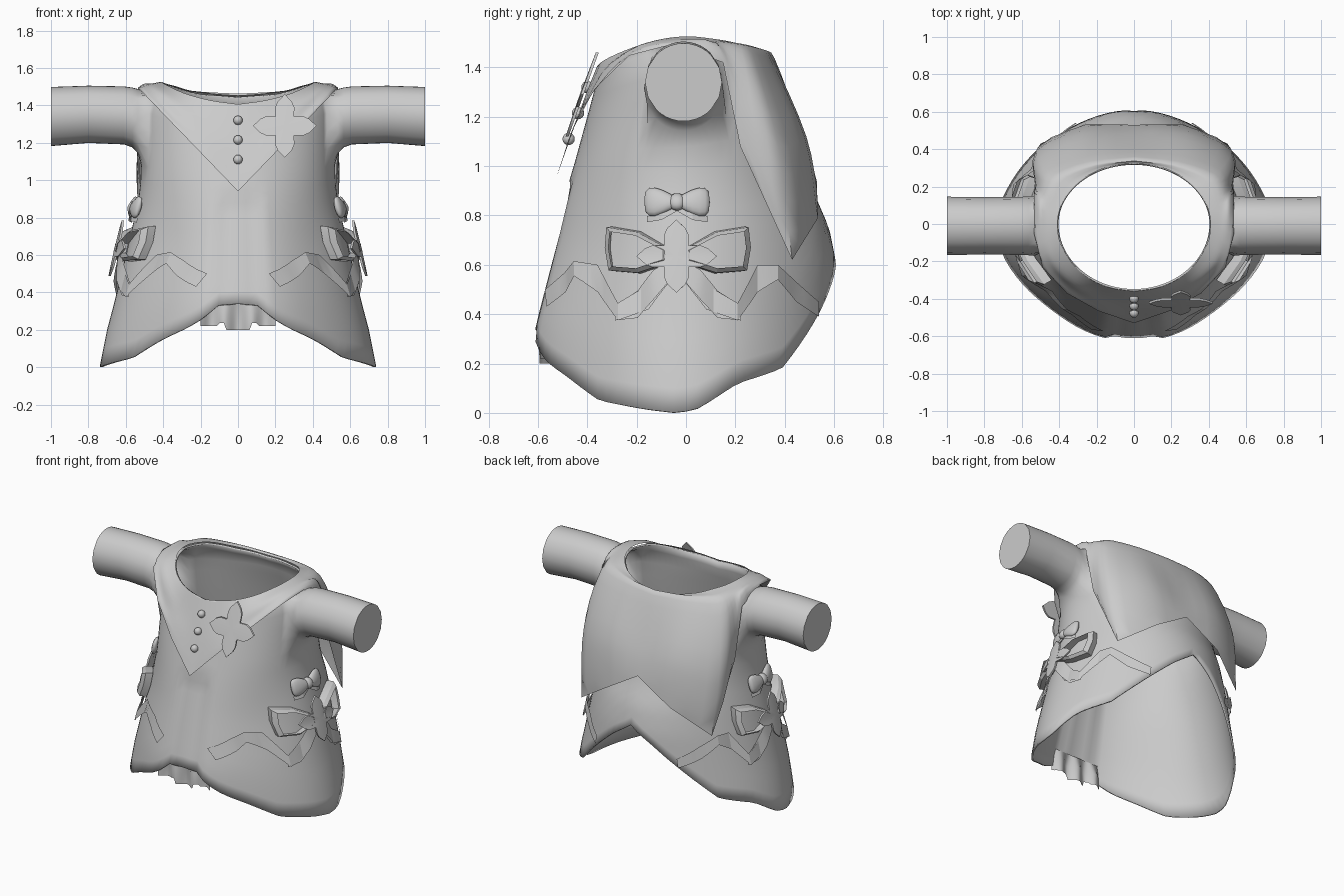
import bpy, bmesh, math
from mathutils import Vector

if "Cube" in bpy.data.objects:
    bpy.data.objects.remove(bpy.data.objects["Cube"])

cloth = bpy.data.materials.new("grey cloth")
cloth.diffuse_color = (0.6, 0.6, 0.6, 1)
cloth.use_nodes = True
cloth.node_tree.nodes["Principled BSDF"].inputs["Base Color"].default_value = cloth.diffuse_color


def interp(table, t):
    """Piecewise linear lookup in rows of (key, value, ...)."""
    if t <= table[0][0]:
        return table[0][1:]
    for a, b in zip(table, table[1:]):
        if t <= b[0]:
            f = (t - a[0]) / (b[0] - a[0])
            return tuple(p + (q - p) * f for p, q in zip(a[1:], b[1:]))
    return table[-1][1:]


def finish(name, verts, faces, mirror=False, thick=0.0, angle=40):
    me = bpy.data.meshes.new(name)
    me.from_pydata([tuple(v) for v in verts], [], faces)
    bm = bmesh.new()
    bm.from_mesh(me)
    bmesh.ops.remove_doubles(bm, verts=bm.verts, dist=1e-4)
    bmesh.ops.recalc_face_normals(bm, faces=bm.faces)
    bm.to_mesh(me)
    bm.free()
    ob = bpy.data.objects.new(name, me)
    bpy.context.collection.objects.link(ob)
    me.materials.append(cloth)
    bpy.ops.object.select_all(action='DESELECT')
    ob.select_set(True)
    bpy.context.view_layer.objects.active = ob
    bpy.ops.object.shade_smooth_by_angle(angle=math.radians(angle))
    if mirror:
        ob.modifiers.new("mirror", 'MIRROR')
    if thick:
        m = ob.modifiers.new("thickness", 'SOLIDIFY')
        m.thickness = thick
        m.offset = -1
    return ob


def grid(rows, closed=False):
    n = len(rows[0])
    verts = [p for r in rows for p in r]
    faces = [(i * n + j, i * n + (j + 1) % n, (i + 1) * n + (j + 1) % n, (i + 1) * n + j)
             for i in range(len(rows) - 1) for j in range(n if closed else n - 1)]
    return verts, faces


def spline(pts, steps):
    """Smooth samples through a short list of points."""
    p = [pts[0] * 2 - pts[1]] + pts + [pts[-1] * 2 - pts[-2]]
    out = []
    for a, b, c, d in zip(p, p[1:], p[2:], p[3:]):
        for i in range(steps):
            t = i / steps
            out.append((b * 2 + (c - a) * t + (a * 2 - b * 5 + c * 4 - d) * t * t
                        + (b * 3 - a - c * 3 + d) * t ** 3) / 2)
    return out + [pts[-1]]


# coat cross-sections: height, half width, front depth, back depth
SECTION = [(0.0, .74, .645, .62), (.2, .70, .64, .62), (.35, .66, .63, .62), (.6, .60, .565, .61),
           (.75, .565, .525, .58), (.9, .53, .485, .515), (1.0, .52, .455, .485),
           (1.2, .515, .40, .43), (1.35, .515, .36, .385), (1.5, .48, .35, .35)]
# hem and neckline heights by angle (-90 is front, 90 is back)
HEM = [(-90, .34), (-80, .33), (-75, .27), (-66, .21), (-52, .145), (-35, .05), (-15, .015), (-3, .0),
       (5, .02), (20, .12), (40, .18), (60, .38), (75, .52), (90, .63)]
NECK = [(-90, 1.40), (-60, 1.43), (-25, 1.50), (0, 1.52), (30, 1.505), (60, 1.46), (90, 1.445)]


def shell(deg, z, off=0.0):
    hw, f, b = interp(SECTION, z)
    t = math.radians(deg)
    c, s = math.cos(t), math.sin(t)
    # the skirt is a little flattened towards its corners
    k = 1 - (.055 if s < 0 else .025) * math.sin(2 * t) ** 2 * max(0, min(1, (1.0 - z) / .3))
    return Vector(((hw * k + off) * c, ((b if s > 0 else f) * k + off) * s, z))


def neck(deg):
    c, s = math.cos(math.radians(deg)), math.sin(math.radians(deg))
    return Vector((.41 * c, (.325 if s > 0 else .36) * s, interp(NECK, deg)[0]))


def side(y, z, off):
    """Point on the right flank of the coat, off outward."""
    hw, f, b = interp(SECTION, z)
    s = max(-1, min(1, y / (b if y > 0 else f)))
    return shell(math.degrees(math.asin(s)), z, off)


# coat body, with a shallow recessed front panel
rows = []
for i in range(17):
    row = []
    for k in range(80):
        a = -90 + k * 4.5
        deg = a if a <= 90 else 180 - a
        low, top = interp(HEM, deg)[0], interp(NECK, deg)[0] - .05
        p = shell(deg, low + (top - low) * min(i, 15) / 15)
        if i == 16:
            p = neck(deg)
        elif deg < -77 and p.z < .9:
            p.y += .02
        if a > 90:
            p.x = -p.x
        row.append(p)
    rows.append(row)
verts, faces = grid(rows, True)


def in_armhole(face):
    r = min(v // 80 for v in face)
    ks = [v % 80 for v in face]
    return 11 <= r < 15 and any(min(ks) >= m - 5 and max(ks) <= m + 5 for m in (20, 60))


faces = [f for f in faces if not in_armhole(f)]
# closed sleeves grown from the armholes: x, centre height, depth and height radii
SLEEVE = [(.535, 1.315, .160, .172), (.565, 1.335, .157, .160), (.61, 1.346, .155, .155),
          (.8, 1.352, .153, .153), (1.0, 1.34, .156, .158)]
for sx, k0, dk in ((1, 15, 1), (-1, 65, -1)):
    loop = [11 * 80 + k0 + dk * i for i in range(10)] + [r * 80 + k0 + dk * 10 for r in range(11, 15)]
    loop += [15 * 80 + k0 + dk * i for i in range(10, 0, -1)] + [r * 80 + k0 for r in range(15, 11, -1)]
    n = len(loop)
    for x, z, ry, rz in SLEEVE:
        start = len(verts)
        for i in range(n):
            # the armhole corners sit at indices 0, 10, 14 and 24
            t = math.radians(interp([(0, -135), (10, -45), (14, 45), (24, 135), (28, 225)], i)[0])
            verts.append(Vector((sx * x, -.01 + ry * math.cos(t), z + rz * math.sin(t))))
        new = list(range(start, start + n))
        faces += [(loop[i], loop[(i + 1) % n], new[(i + 1) % n], new[i]) for i in range(n)]
        loop = new
    faces.append(tuple(loop))
finish("coat_body", verts, faces, thick=.012, angle=70)

# wide collar: neck angle, then fold, middle and outer edge points
COLLAR = [(-90, (0, -.41, 1.28), (0, -.47, 1.11), (0, -.53, .94)),
          (-68, (.17, -.39, 1.30), (.18, -.43, 1.22), (.19, -.465, 1.137)),
          (-45, (.32, -.32, 1.40), (.34, -.345, 1.34), (.36, -.37, 1.313)),
          (-20, (.43, -.19, 1.49), (.46, -.21, 1.47), (.49, -.23, 1.448)),
          (0, (.46, -.03, 1.517), (.50, -.04, 1.51), (.535, -.05, 1.495)),
          (20, (.47, .11, 1.505), (.51, .13, 1.49), (.535, .15, 1.42)),
          (36, (.47, .20, 1.48), (.525, .22, 1.30), (.53, .22, 1.08)),
          (50, (.43, .27, 1.455), (.52, .375, 1.08), (.50, .43, .62)),
          (70, (.24, .335, 1.445), (.28, .48, 1.12), (.25, .535, .79)),
          (90, (0, .36, 1.435), (0, .48, 1.11), (0, .53, .94))]
rows = [spline([neck(c[0]) + Vector((0, 0, .006))] + [Vector(p) for p in c[1:]], 4) for c in COLLAR]
columns = [spline(list(c), 3) for c in zip(*rows)]
# keep the lower edge as pointed as its outline
edge = [Vector(c[3]) for c in COLLAR]
columns[-1] = [a.lerp(b, i / 3) for a, b in zip(edge, edge[1:]) for i in range(3)] + [edge[-1]]
for col in columns:
    for j in (0, -1):
        col[j].x = 0
finish("wide_collar", *grid(columns), mirror=True, angle=60)

# collar buttons
for z in (1.32, 1.215, 1.11):
    bpy.ops.mesh.primitive_uv_sphere_add(segments=14, ring_count=8, radius=.025,
                                         location=(0, -.37 - .365 * (1.40 - z), z))
    ob = bpy.context.object
    ob.name = "button"
    ob.data.materials.append(cloth)
    bpy.ops.object.shade_smooth_by_angle()


def flower_plate(name, r, place, mirror):
    """Plate with four pointed petals."""
    pts, n = [], 24
    for q in range(4):
        for d, k in [(-45, .42), (-27, .66), (-16, .80), (0, 1), (16, .80), (27, .66)]:
            t = math.radians(q * 90 + d)
            pts.append((r * k * math.cos(t), r * k * math.sin(t)))
    v = [place(a, b, 0) for a, b in pts] + [place(a, b, .012) for a, b in pts]
    v.append(place(0, 0, .016))
    f = [(i, (i + 1) % n, n + (i + 1) % n, n + i) for i in range(n)]
    f += [(n + i, n + (i + 1) % n, 2 * n) for i in range(n)]
    f.append(tuple(range(n)))
    finish(name, v, f, mirror=mirror)


# brooch on the collar, matching rosettes on the flanks
flower_plate("brooch", .17, lambda a, b, o: Vector((.25 + a, -.415 + .36 * b - o, 1.29 + b)), False)
flower_plate("flank_rosettes", .148, lambda a, b, o: side(-.035 + a, .635 + b, .055 + o), True)


def ribbon(name, pts, steps=3):
    """Folded strip over the flank through (y, z, offset, half width)."""
    pts = [Vector(p) for p in pts]
    path = [a.lerp(b, i / steps) for a, b in zip(pts, pts[1:]) for i in range(steps)] + [pts[-1]]
    rows = [[side(p[0], p[1] - p[3], p[2]), side(p[0], p[1] + p[3], p[2])] for p in path]
    finish(name, *grid(rows), mirror=True, angle=20)


for tag, s in (("front", -1), ("back", 1)):
    c = -.035
    # large open bow loops: a band standing off the coat
    outline = [(.02, .66), (.15, .735), (.275, .755), (.285, .67), (.27, .575), (.15, .565), (.02, .61)]
    rows = [[side(c + s * (.15 + (y - .15) * k), .66 + (z - .66) * k, o) for y, z in outline]
            for k, o in ((1, .005), (.97, .05), (.78, .07))]
    finish(tag + "_bow_loops", *grid(rows, True), mirror=True, angle=25)
    # hanging tails and small bow tails
    ribbon(tag + "_bow_tails", [(c, .60, .04, .03), (c + s * .09, .52, .035, .06),
                                (c + s * .16, .44, .015, .055), (c + s * .25, .405, .03, .03)])
    ribbon(tag + "_small_bow_tails", [(c, .83, .02, .012), (c + s * .06, .80, .03, .018),
                                      (c + s * .12, .785, .015, .012)])
# long trailing ribbons
ribbon("front_trailing_ribbon", [(-.035, .60, .03, .03), (-.15, .47, .015, .05), (-.27, .41, .035, .035),
                                 (-.37, .545, .012, .055), (-.45, .585, .035, .03), (-.50, .53, .012, .04),
                                 (-.57, .465, .01, .035)])
ribbon("back_trailing_ribbon", [(-.035, .60, .03, .03), (.08, .47, .015, .05), (.20, .41, .035, .035),
                                (.29, .545, .012, .055), (.36, .57, .035, .03), (.45, .49, .012, .04),
                                (.54, .42, .01, .03)])

# small bows: two tapered lobes and a knot
for name, cy, ry, rz, ro in (("small_bow_front", -.095, .068, .055, .024), ("small_bow_back", .025, .068, .055, .024),
                             ("small_bow_knot", -.035, .028, .035, .03)):
    rows = []
    for i in range(9):
        u = math.pi * i / 8
        row = []
        for k in range(16):
            t = k * math.tau / 16
            y = cy - ry * math.cos(u)
            taper = 1 if "knot" in name else .45 + 7.5 * abs(y + .035)
            r = math.sin(u) ** .6 if 0 < i < 8 else 0
            row.append(side(y, .855 + rz * r * taper * math.sin(t), .022 + ro * r * math.cos(t)))
        rows.append(row)
    finish(name, *grid(rows, True), mirror=True, angle=60)

# ruffle below the front panel
rows = []
for i in range(33):
    x = -.2 + .4 * i / 32
    low = .20 if abs(x) < .07 else (.235 if abs(x) < .11 else .22)
    y = -.575 + .02 * math.cos(x * 44)
    rows.append([Vector((x, y, low)), Vector((x, y, .30)), Vector((x * .9, -.575, .38))])
finish("front_ruffle", *grid(rows), angle=50)
